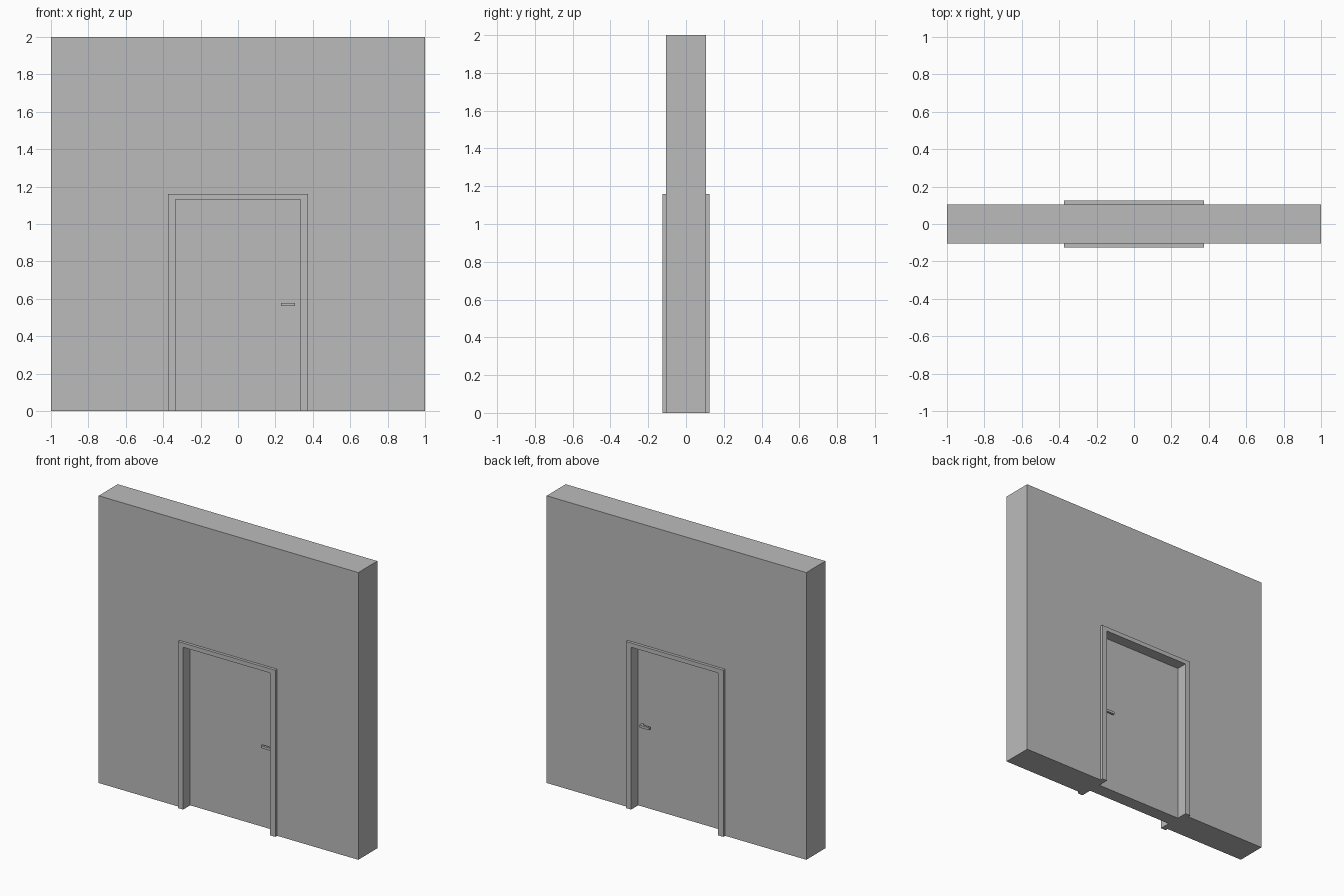
import bpy
import bmesh

cube = bpy.data.objects.get("Cube")
if cube:
    bpy.data.objects.remove(cube, do_unlink=True)

grey = bpy.data.materials.new("plain grey")
grey.use_nodes = True
colour = (0.5, 0.5, 0.5, 1)
grey.diffuse_color = colour
grey.node_tree.nodes["Principled BSDF"].inputs["Base Color"].default_value = colour


def extrude_profile(name, points, axis, low, high):
    """Extrude a closed outline along y (points are x, z) or z (points are x, y)."""
    bm = bmesh.new()
    place = (lambda a, b: (a, low, b)) if axis == "y" else (lambda a, b: (a, b, low))
    face = bm.faces.new([bm.verts.new(place(a, b)) for a, b in points])
    result = bmesh.ops.extrude_face_region(bm, geom=[face])
    moved = [v for v in result["geom"] if isinstance(v, bmesh.types.BMVert)]
    shift = (0, high - low, 0) if axis == "y" else (0, 0, high - low)
    bmesh.ops.translate(bm, verts=moved, vec=shift)
    bmesh.ops.recalc_face_normals(bm, faces=bm.faces)
    mesh = bpy.data.meshes.new(name)
    bm.to_mesh(mesh)
    bm.free()
    mesh.materials.append(grey)
    obj = bpy.data.objects.new(name, mesh)
    bpy.context.collection.objects.link(obj)
    return obj


def arch(outer_x, outer_z, inner_x, inner_z):
    """Outline of a square-headed arch standing on the floor."""
    right = [(inner_x, 0), (outer_x, 0), (outer_x, outer_z)]
    left = [(-x, z) for x, z in reversed(right)]
    return right + left + [(-inner_x, inner_z), (inner_x, inner_z)]


# Sizes shared between parts
frame_x, frame_z = 0.375, 1.16
open_x, open_z = 0.335, 1.13
wall_y, frame_y, door_y = 0.105, 0.125, 0.047

# Wall with its doorway, and the frame lining it on both sides
extrude_profile("wall", arch(1, 2, frame_x, frame_z), "y", -wall_y, wall_y)
extrude_profile("door_frame", arch(frame_x, frame_z, open_x, open_z),
                "y", -frame_y, frame_y)

# Door leaf, recessed in the frame
leaf = [(-open_x, 0), (open_x, 0), (open_x, open_z), (-open_x, open_z)]
extrude_profile("door", leaf, "y", -door_y, door_y)

# L-shaped lever handle on each face of the door
lever = [(0.305, 0), (0.305, 0.03), (0.23, 0.03), (0.23, 0.015),
         (0.29, 0.015), (0.29, 0)]
for name, side in (("front_handle", -1), ("back_handle", 1)):
    outline = [(x, side * (door_y + d)) for x, d in lever]
    extrude_profile(name, outline, "z", 0.562, 0.579)
